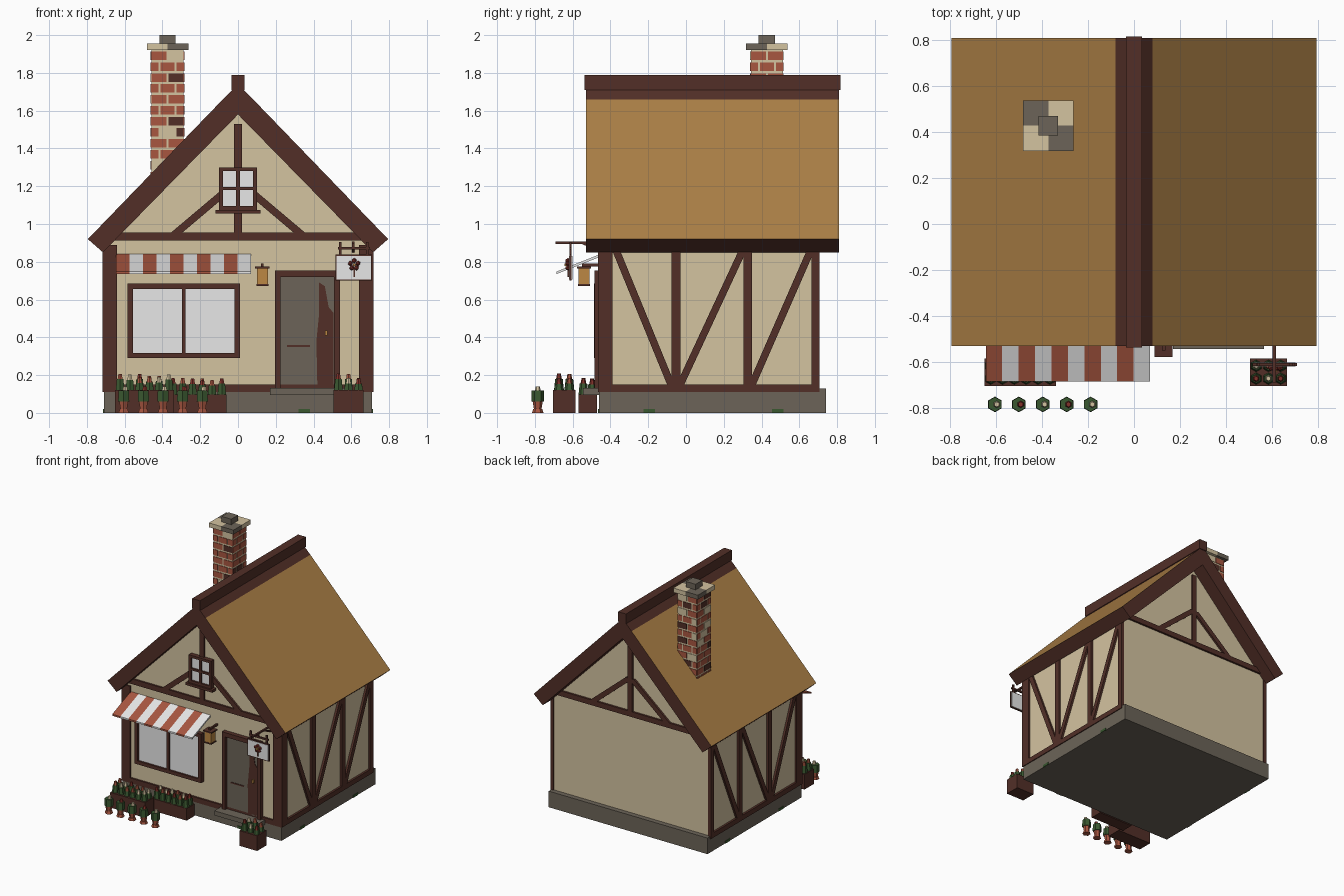
import bpy, bmesh, math, random
from mathutils import Matrix

random.seed(4)
if "Cube" in bpy.data.objects:
    bpy.data.objects.remove(bpy.data.objects["Cube"])


def material(name, r, g, b):
    linear = [((c / 255 + .055) / 1.055) ** 2.4 for c in (r, g, b)] + [1]
    m = bpy.data.materials.new(name)
    m.use_nodes = True
    m.diffuse_color = linear
    m.node_tree.nodes["Principled BSDF"].inputs["Base Color"].default_value = linear
    return m


plaster = material("plaster", 212, 195, 160)
timber = material("timber", 82, 47, 39)
thatch = material("thatch", 172, 128, 70)
stone = material("stone", 108, 100, 88)
clay = material("clay", 168, 86, 64)
white = material("white", 232, 232, 232)
leaf = material("leaf", 58, 88, 48)
brass = material("brass", 188, 135, 68)
petal = material("petal", 130, 50, 42)


def finish(name, bm, mats):
    bmesh.ops.recalc_face_normals(bm, faces=bm.faces)
    mesh = bpy.data.meshes.new(name)
    bm.to_mesh(mesh)
    bm.free()
    for m in mats:
        mesh.materials.append(m)
    ob = bpy.data.objects.new(name, mesh)
    bpy.context.collection.objects.link(ob)
    return ob


def boxes(name, items):
    """One object from (material, x0, x1, y0, y1, z0, z1) entries."""
    bm, mats = bmesh.new(), []
    for mat, *b in items:
        if mat not in mats:
            mats.append(mat)
        size = [b[i + 1] - b[i] for i in (0, 2, 4)]
        mid = [(b[i + 1] + b[i]) / 2 for i in (0, 2, 4)]
        made = bmesh.ops.create_cube(bm, size=1, matrix=Matrix.Translation(mid) @ Matrix.Diagonal(size + [1]))
        for f in {f for v in made["verts"] for f in v.link_faces}:
            f.material_index = mats.index(mat)
    return finish(name, bm, mats)


def box(name, mat, *bounds):
    return boxes(name, [(mat, *bounds)])


def prism(name, mats, points, axis, a, b):
    """Outline in (x, z) or (y, z), extruded along the other level axis."""
    bm = bmesh.new()
    place = (lambda u, v, w: (u, w, v)) if axis == "y" else (lambda u, v, w: (w, u, v))
    face = bm.faces.new([bm.verts.new(place(u, v, a)) for u, v in points])
    moved = bmesh.ops.extrude_face_region(bm, geom=[face])["geom"]
    shift = place(0, 0, b - a)
    bmesh.ops.translate(bm, vec=shift, verts=[g for g in moved if isinstance(g, bmesh.types.BMVert)])
    return finish(name, bm, mats)


def brace(name, u0, v0, u1, v1, half, axis, a, b):
    pts = [(u0 - half, v0), (u0 + half, v0), (u1 + half, v1), (u1 - half, v1)]
    return prism(name, [timber], pts, axis, a, b)


def cones(name, mat, items, sides=6):
    """Stacked tapering pieces: (x, y, z0, z1, lower radius, upper radius)."""
    bm = bmesh.new()
    for x, y, z0, z1, r0, r1 in items:
        bmesh.ops.create_cone(bm, cap_ends=True, segments=sides, radius1=r0, radius2=r1,
                              depth=z1 - z0, matrix=Matrix.Translation((x, y, (z0 + z1) / 2)))
    return finish(name, bm, [mat])


def window(name, x0, x1, z0, z1, t, rows):
    mid = (x0 + x1) / 2
    box(name + "_glass", white, x0 + t, x1 - t, -.472, -.44, z0 + t, z1 - t)
    front = (-.487, -.44)
    bars = [(x0, x0 + t, *front, z0, z1), (x1 - t, x1, *front, z0, z1),
            (x0, x1, *front, z0, z0 + t), (x0, x1, *front, z1 - t, z1),
            (mid - .01, mid + .01, *front, z0, z1)]
    if rows > 1:
        h = (z0 + z1) / 2
        bars.append((x0, x1, *front, h - .008, h + .008))
    boxes(name + "_frame", [(timber, *bar) for bar in bars])


# Walls and foundation
box("foundation", stone, -.71, .71, -.46, .74, 0, .13)
prism("walls", [plaster], [(-.7, .12), (.7, .12), (.7, .87), (0, 1.59), (-.7, .87)], "y", -.45, .7)

# Roof slab: top faces thatched, all edges timber
for side, s in (("left", 1), ("right", -1)):
    outline = [(0, 1.58), (0, 1.74), (.08 * s, 1.66), (.795 * s, .92), (.715 * s, .85)]
    roof = prism(side + "_roof", [timber, thatch], outline, "y", -.53, .81)
    for f in roof.data.polygons:
        if f.normal.z > .3 and abs(f.center.x) > .1:
            f.material_index = 1
box("ridge_beam", timber, -.035, .035, -.537, .817, 1.71, 1.79)

# Side timber framing
for side, s in (("left", 1), ("right", -1)):
    a, b = .69 * s, .717 * s
    lo, hi = min(a, b), max(a, b)
    posts = [(-.465, -.39), (-.077, -.03), (.305, .35), (.665, .707)]
    boxes(side + "_posts", [(timber, lo, hi, *p, .11, .88) for p in posts])
    box(side + "_sill", timber, lo, hi, -.465, .707, .11, .15)
    for top, foot in ((-.37, -.075), (.3, -.035), (.66, .345)):
        brace(side + "_brace", top, .86, foot, .14, .021, "x", a, b)

# Front corner posts, sill and both gable frames
boxes("front_corner_posts", [(timber, x, x + .075, -.465, -.43, .11, .89) for x in (-.715, .64)])
box("front_sill", timber, -.64, .64, -.465, -.44, .11, .15)
for end, y0, y1 in (("front", -.465, -.44), ("back", .69, .716)):
    box(end + "_gable_beam", timber, -.66, .66, y0, y1, .913, .955)
    box(end + "_gable_post", timber, -.02, .02, y0, y1, .95, 1.53)
    for s in (-1, 1):
        brace(end + "_gable_brace", .33 * s, .95, .01 * s, 1.22, .03, "y", y0, y1)

# Windows
window("shop_window", -.585, .01, .29, .685, .028, 1)
window("gable_window", -.1, .1, 1.075, 1.3, .02, 2)
box("gable_window_sill", timber, -.12, .12, -.5, -.44, 1.055, 1.075)

# Door and step
box("door", stone, .22, .51, -.465, -.44, .14, .73)
patch = [(.42, .15), (.505, .15), (.505, .53), (.48, .56), (.46, .67),
         (.43, .69), (.43, .53), (.415, .38)]
prism("door_worn_panel", [timber], patch, "y", -.469, -.46)
boxes("door_frame", [(timber, .195, .225, -.485, -.44, .13, .755),
                     (timber, .508, .54, -.485, -.44, .13, .755),
                     (timber, .195, .54, -.485, -.44, .72, .755)])
box("letter_slot", timber, .26, .38, -.469, -.46, .35, .36)
box("door_handle", brass, .46, .475, -.485, -.46, .41, .435)
box("door_step", stone, .17, .565, -.545, -.45, .095, .132)

# Striped awning
stripe = .0715
for i in range(10):
    x = -.645 + i * stripe
    sheet = [(-.45, .842), (-.685, .748), (-.685, .735), (-.45, .828)]
    prism("awning_stripe", [white if i % 2 else clay], sheet, "x", x, x + stripe)

# Lantern
box("lantern_body", brass, .1, .158, -.57, -.51, .68, .765)
boxes("lantern_trim", [(timber, .09, .167, -.578, -.502, .765, .775),
                       (timber, .097, .161, -.573, -.507, .673, .683),
                       (timber, .122, .136, -.55, -.44, .775, .79)])

# Hanging sign with a flower emblem
boxes("sign_bracket", [(timber, .603, .617, -.69, -.44, .895, .907),
                       (timber, .53, .7, -.617, -.605, .865, .878),
                       (timber, .604, .616, -.617, -.605, .87, .9),
                       (timber, .535, .548, -.617, -.605, .83, .905),
                       (timber, .677, .69, -.617, -.605, .83, .905)])
prism("sign_bracket_brace", [timber], [(-.45, .85), (-.45, .865), (-.55, .9), (-.565, .9)], "x", .604, .616)
box("sign_frame", timber, .515, .71, -.617, -.605, .7, .838)
for y in (-.62, -.605):
    box("sign_face", white, .522, .703, y, y + .003, .707, .831)
bm = bmesh.new()
for k in range(5):
    t = math.tau * k / 5 + math.pi / 2
    spot = (.615 + .021 * math.cos(t), -.625, .785 + .021 * math.sin(t))
    bmesh.ops.create_icosphere(bm, subdivisions=1, radius=.014, matrix=Matrix.Translation(spot))
finish("sign_flower", bm, [petal])
box("sign_flower_centre", brass, .608, .622, -.643, -.62, .778, .792)
box("sign_flower_stem", timber, .611, .619, -.627, -.618, .72, .77)

# Chimney with raised bricks over pale mortar
cx, cy, half = -.373, .428, .085
box("chimney_core", plaster, cx - half, cx + half, cy - half, cy + half, 1.1, 1.93)
bricks = []
course = .058
for row in range(14):
    z = 1.115 + row * course
    runs = [(-1, -.06), (.06, 1)] if row % 2 else [(-1, -.56), (-.44, .44), (.56, 1)]
    for a, b in runs:
        u0, u1 = a * half, b * half
        for s in (-1, 1):
            near, far = sorted((s * (half - .01), s * (half + .004)))
            for bounds in ((cx + u0, cx + u1, cy + near, cy + far), (cx + near, cx + far, cy + u0, cy + u1)):
                tone = random.choices((clay, timber, plaster), (7, 2, 1))[0]
                bricks.append((tone, *bounds, z, z + course - .013))
boxes("chimney_bricks", bricks)
cap = .11
boxes("chimney_cap", [(stone if i == j else plaster, cx - cap + i * cap, cx + i * cap,
                       cy + cap - (j + 1) * cap, cy + cap - j * cap, 1.92, 1.955)
                      for i in (0, 1) for j in (0, 1)])
box("chimney_pot", stone, cx - .043, cx + .043, cy - .043, cy + .043, 1.95, 2)

# Planters filled with leaves and flower heads
for name, x0, x1, y0, y1, top, n in (("tall_planter", -.65, -.34, -.705, -.585, .122, 6),
                                     ("low_planter", -.37, -.06, -.57, -.47, .097, 6),
                                     ("door_planter", .505, .665, -.705, -.585, .122, 3)):
    box(name, timber, x0, x1, y0, y1, 0, top)
    leaves, heads = [], {petal: [], plaster: [], clay: []}
    for i in range(n):
        for j in (.27, .73):
            x = x0 + (i + .5) * (x1 - x0) / n
            y = y0 + j * (y1 - y0)
            h = top + random.uniform(.03, .06)
            leaves.append((x, y, top, h, .026, .02))
            heads[random.choice(list(heads))].append((x, y, h, h + .028, .015, .01))
    cones(name + "_leaves", leaf, leaves)
    for mat, items in heads.items():
        if items:
            cones(name + "_flowers", mat, items)

# Row of potted plants
for i in range(5):
    x, y = -.605 + i * .104, -.785
    cones("flower_pot", clay, [(x, y, 0, .02, .031, .024), (x, y, .02, .062, .02, .027)])
    cones("pot_bush", leaf, [(x, y, .06, .118, .034, .032)])
    cones("pot_flower", (plaster, petal)[i % 2], [(x + .008, y, .115, .14, .016, .011)])

# Moss patches on the foundation
box("front_moss", leaf, .32, .38, -.465, -.45, 0, .02)
for s in (-1, 1):
    lo, hi = sorted((.7 * s, .714 * s))
    boxes("side_moss", [(leaf, lo, hi, y, y + .06, 0, .02) for y in (-.225, .455)])
